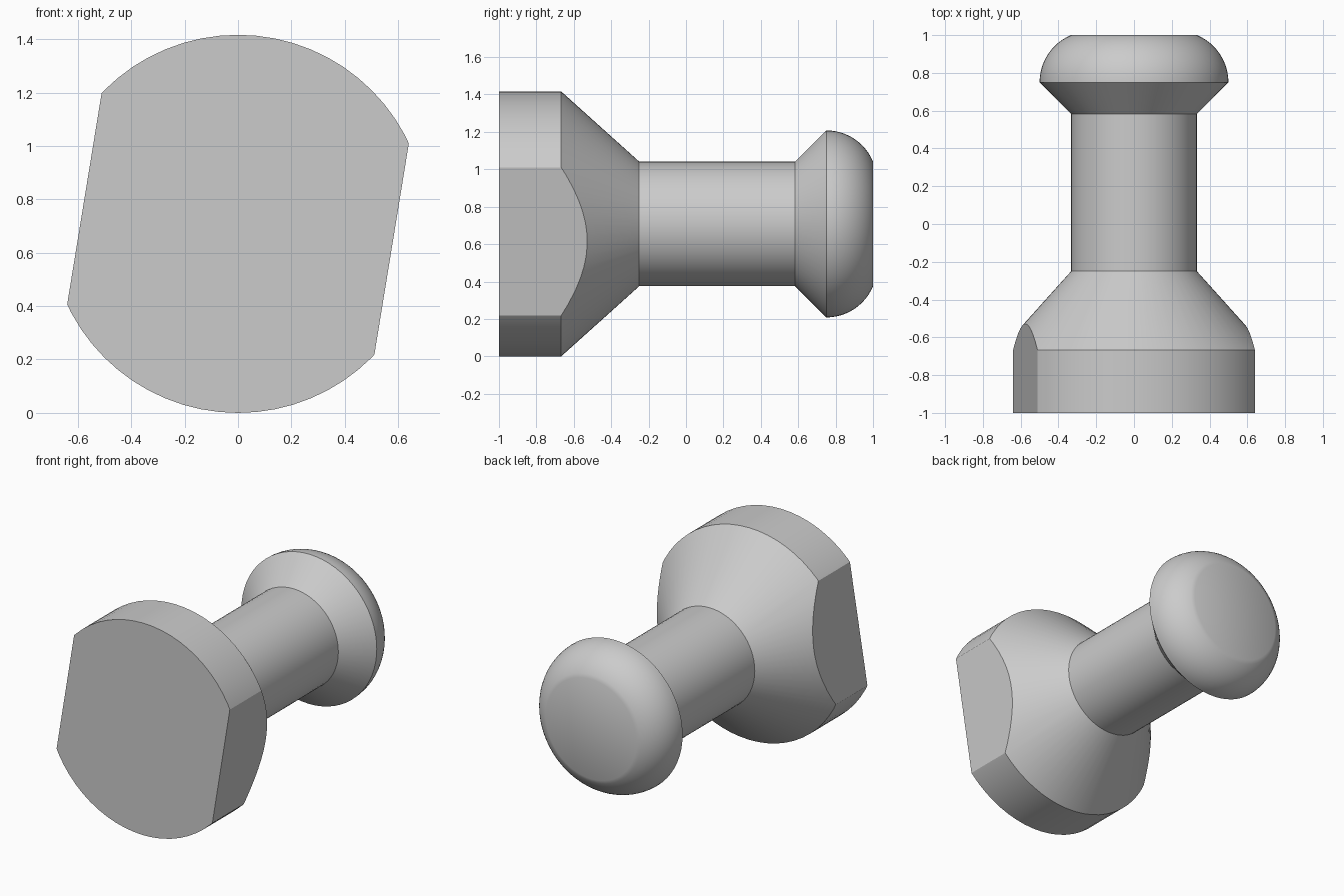
import bpy, bmesh, math
from mathutils import Vector

cube = bpy.data.objects.get("Cube")
if cube:
    bpy.data.objects.remove(cube, do_unlink=True)

SEGMENTS = 64
R_HEAD, R_SHAFT, R_KNOB = 0.708, 0.333, 0.5
AXIS_Z = R_HEAD          # height of the long axis
FLAT_DIST = 0.583        # distance of the flats from the axis

grey = bpy.data.materials.new("plain grey")
grey.use_nodes = True
colour = (0.6, 0.6, 0.6, 1)
grey.diffuse_color = colour
grey.node_tree.nodes["Principled BSDF"].inputs["Base Color"].default_value = colour

# Profile as (y, radius): wide head, cone, shaft, flare
profile = [(-1, R_HEAD), (-0.667, R_HEAD), (-0.25, R_SHAFT),
           (0.583, R_SHAFT), (0.75, R_KNOB)]
# Rounded end of the knob
ARC_R, ARC_END, STEPS = 0.271, math.radians(67.4), 12
for i in range(1, STEPS + 1):
    a = ARC_END * i / STEPS
    profile.append((0.75 + ARC_R * math.sin(a),
                    R_KNOB - ARC_R + ARC_R * math.cos(a)))

# Revolve the profile around the y axis
bm = bmesh.new()
rings = []
for y, r in profile:
    rings.append([bm.verts.new((r * math.sin(t), y, AXIS_Z + r * math.cos(t)))
                  for t in (math.tau * k / SEGMENTS for k in range(SEGMENTS))])
for a, b in zip(rings, rings[1:]):
    for k in range(SEGMENTS):
        n = (k + 1) % SEGMENTS
        bm.faces.new((a[k], a[n], b[n], b[k]))
bm.faces.new(rings[0])
bm.faces.new(rings[-1])

# Cut the two tilted parallel flats into the head and cap them
for side in (1, -1):
    normal = Vector((0.987, 0, -0.161)).normalized() * side
    cut = bmesh.ops.bisect_plane(
        bm, geom=bm.verts[:] + bm.edges[:] + bm.faces[:],
        plane_co=Vector((0, 0, AXIS_Z)) + normal * FLAT_DIST,
        plane_no=normal, clear_outer=True)
    edges = [e for e in cut["geom_cut"] if isinstance(e, bmesh.types.BMEdge)]
    bmesh.ops.holes_fill(bm, edges=edges, sides=0)
bmesh.ops.recalc_face_normals(bm, faces=bm.faces[:])

mesh = bpy.data.meshes.new("flatted_pin")
bm.to_mesh(mesh)
bm.free()
mesh.materials.append(grey)
pin = bpy.data.objects.new("flatted_pin", mesh)
bpy.context.collection.objects.link(pin)

# Smooth curved walls, keep the rims sharp
bpy.ops.object.select_all(action='DESELECT')
pin.select_set(True)
bpy.context.view_layer.objects.active = pin
bpy.ops.object.shade_smooth_by_angle(angle=math.radians(30))
